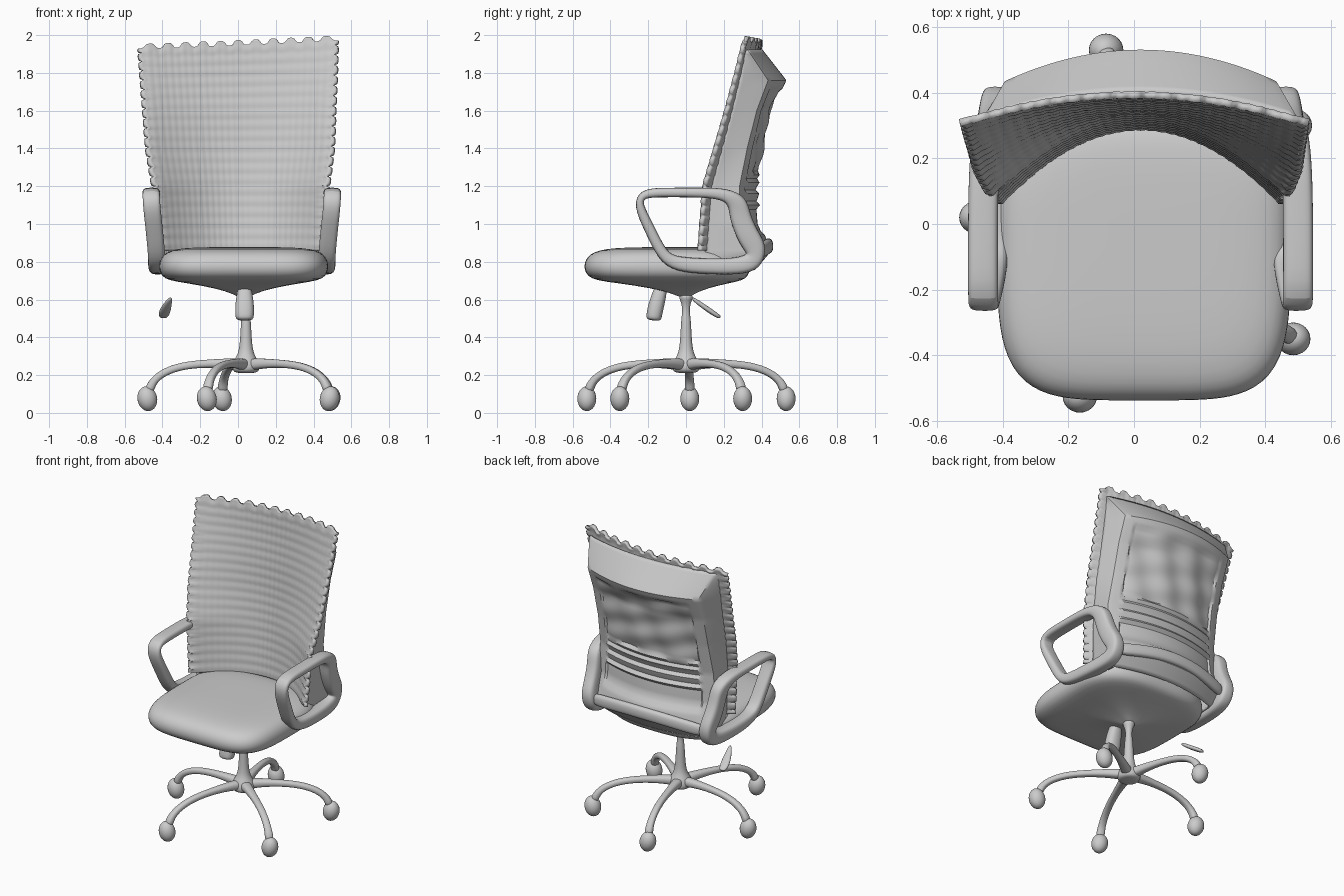
import bpy, math
from mathutils import Vector

if "Cube" in bpy.data.objects:
    bpy.data.objects.remove(bpy.data.objects["Cube"])

CX = 0.02  # sideways centre of the upper chair


def make(name, verts, faces, subsurf=0, thick=0, angle=60):
    me = bpy.data.meshes.new(name)
    me.from_pydata(verts, [], faces)
    ob = bpy.data.objects.new(name, me)
    bpy.context.collection.objects.link(ob)
    if thick:
        m = ob.modifiers.new("thickness", 'SOLIDIFY')
        m.thickness, m.offset = thick, 0
    if subsurf:
        m = ob.modifiers.new("smooth", 'SUBSURF')
        m.levels = m.render_levels = subsurf
    bpy.ops.object.select_all(action='DESELECT')
    ob.select_set(True)
    bpy.context.view_layer.objects.active = ob
    bpy.ops.object.shade_smooth_by_angle(angle=math.radians(angle))
    return ob


def skin(rings, n, closed):
    """Quads joining successive rings of n points, capped unless closed."""
    k = len(rings)
    faces = [(i * n + j, i * n + (j + 1) % n, (i + 1) % k * n + (j + 1) % n, (i + 1) % k * n + j)
             for i in range(k if closed else k - 1) for j in range(n)]
    if not closed:
        faces += [tuple(range(n))[::-1], tuple(range((k - 1) * n, k * n))]
    return [v for r in rings for v in r], faces


def sweep(name, pts, hint, closed=False, power=0.8, n=10):
    """Tube through (x, y, z, radius along hint, radius across hint)."""
    rings, k = [], len(pts)
    spow = lambda c: math.copysign(abs(c) ** power, c)
    for i, p in enumerate(pts):
        a = pts[(i - 1) % k] if closed or i else p
        b = pts[(i + 1) % k] if closed or i < k - 1 else p
        t = (Vector(b[:3]) - Vector(a[:3])).normalized()
        side = Vector(hint)
        side = (side - t * side.dot(t)).normalized()
        up = t.cross(side)
        ang = [2 * math.pi * j / n for j in range(n)]
        rings.append([Vector(p[:3]) + side * p[3] * 1.05 * spow(math.cos(q))
                      + up * p[4] * 1.05 * spow(math.sin(q)) for q in ang])
    return make(name, *skin(rings, n, closed), subsurf=2)


def grid(name, fn, nu, nv, thick, angle=60):
    verts = [fn(-1 + 2 * i / nu, j / nv) for j in range(nv + 1) for i in range(nu + 1)]
    w = nu + 1
    faces = [(j * w + i, j * w + i + 1, (j + 1) * w + i + 1, (j + 1) * w + i)
             for j in range(nv) for i in range(nu)]
    return make(name, verts, faces, thick=thick, angle=angle)


def lerp_rows(rows, z):
    z = min(max(z, rows[0][0]), rows[-1][0])
    for a, b in zip(rows, rows[1:]):
        if z <= b[0]:
            f = (z - a[0]) / (b[0] - a[0])
            return [p + (q - p) * f for p, q in zip(a[1:], b[1:])]


# Backrest rows: height, half width, y at the edge, y in the middle
BACK = [(0.86, .425, .07, .295), (1.2, .45, .095, .325), (1.4, .48, .155, .345),
        (1.6, .492, .215, .36), (1.8, .505, .27, .38), (2.0, .515, .32, .395)]
SHELL = [(0.76, .38, .29, .36), (0.84, .43, .34, .43), (0.92, .43, .31, .42), (1.0, .43, .28, .385),
         (1.2, .42, .28, .37), (1.4, .41, .32, .415), (1.6, .41, .37, .45),
         (1.76, .41, .43, .525), (1.92, .47, .325, .40)]


def back_point(u, z):
    hw, ye, ym = lerp_rows(BACK, z)
    return Vector((hw * u + CX * (2 - z) / 1.1, ym + (ye - ym) * u * u, z))


# Woven back panel with scalloped tabs round its edge
def back_fn(u, v):
    z = 0.86 + 1.1 * v
    p = back_point(u, z)
    tab = math.tanh(2 * math.cos(2 * math.pi * 10.5 * v))
    p.x += math.copysign(.02 * abs(u) ** 24 * tab, u)
    p.z += v ** 30 * .014 * math.tanh(2 * math.cos(2 * math.pi * 5.5 * u)) + v ** 3 * .022 * u
    p.y += .0025 * math.sin(44 * u + 60 * v) * math.sin(44 * u - 60 * v)
    return p


grid("back_mesh_panel", back_fn, 100, 126, .022)


# Rear shell: arc with side walls, recessed padded panel and lumbar ribs
def shell_fn(u, v):
    z = 0.76 + 1.16 * v
    hw, ye, ym = lerp_rows(SHELL, z)
    a = abs(u)
    w = min(a / .85, 1)
    p = Vector((CX + math.copysign(hw * w, u), ym + (ye - ym) * w * w, z))
    if w < .84 and 1.26 < z < 1.70:
        p.y -= .014 + .012 * math.sin(9 * u + 14 * z) * math.sin(22 * z - 4 * u)
    elif w < .84 and 1.08 < z <= 1.26:
        p.y += .01 * math.sin((z - 1.08) * 2 * math.pi / .06)
    elif w < .84 and .94 < z <= 1.08:
        p.y -= .012
    if a > .85:
        p = p.lerp(back_point(math.copysign(.93, u), z), (a - .85) / .15)
    return p


grid("back_shell", shell_fn, 80, 58, .012, 45)

# Curved crossbar at the bottom of the back
sweep("back_crossbar", [(CX + x, y, z, .04, .025) for x, y, z in
      [(-.43, .36, .84), (-.3, .40, .86), (-.15, .43, .88), (0, .44, .885),
       (.15, .43, .88), (.3, .40, .86), (.43, .36, .84)]], (0, 0, 1))

# Looped armrests, mirrored: x, y, z, half thickness in the loop plane
ARM = [(.48, -.235, 1.165, .026), (.48, -.1, 1.167, .025), (.48, .08, 1.167, .025),
       (.475, .21, 1.16, .032), (.465, .275, 1.115, .055), (.455, .285, 1.04, .055),
       (.45, .325, .94, .058), (.44, .375, .865, .06), (.435, .36, .80, .055),
       (.44, .28, .775, .045), (.45, .12, .775, .04), (.45, -.05, .785, .04),
       (.45, -.125, .83, .03), (.463, -.19, .97, .028), (.478, -.255, 1.10, .026)]
for s, side in ((-1, "left"), (1, "right")):
    sweep(side + "_armrest", [(CX + s * x, y, z, .045, t) for x, y, z, t in ARM],
          (1, 0, 0), closed=True, power=0.6)


# Seat cushion and the shallow pan beneath it
def seat_ring(scale, z, n=64):
    ring = []
    for i in range(n):
        q = 2 * math.pi * i / n
        c, s = math.cos(q), math.sin(q)
        e, depth = (4.5, .54) if s < 0 else (2.8, .34)
        r = (abs(c) ** e + abs(s) ** e) ** (-1 / e)
        ring.append((.03 + .45 * r * c * scale, depth * r * s * scale, z))
    return ring


seat = [(.02, .61), (.07, .615), (.2, .645), (.5, .675), (.8, .695), (.93, .71), (.985, .74),
        (1, .775), (.985, .81), (.94, .84), (.86, .86), (.7, .874), (.4, .878), (.05, .878)]
make("seat", *skin([seat_ring(*r) for r in seat], 64, False), subsurf=1)

# Gas column with flared foot, and hub
HX = .042
sweep("column", [(HX, 0, z, r, r) for z, r in
      [(.63, .05), (.59, .026), (.54, .018), (.50, .026), (.40, .03), (.32, .038),
       (.285, .06), (.25, .075), (.22, .07), (.21, .045)]], (1, 0, 0), power=1)

# Tension knob and loose height lever
sweep("tension_knob", [(.035, -.13, .68, .03, .03), (.035, -.14, .63, .042, .038),
      (.035, -.158, .57, .05, .042), (.035, -.17, .51, .05, .042),
      (.035, -.172, .488, .042, .036)], (1, 0, 0))
sweep("height_lever", [(-.355, .03, .61, .008, .008), (-.37, .07, .58, .02, .012),
      (-.385, .12, .545, .03, .014), (-.395, .165, .515, .028, .012),
      (-.395, .182, .505, .015, .008)], (1, 0, 0))

# Five arched legs with casters
FEET = [(-.085, .53), (-.48, .02), (-.165, -.525), (.485, -.35), (.49, .30)]
LEG = [(0, .25, .035), (.15, .262, .028), (.4, .262, .02), (.65, .25, .02),
       (.84, .215, .02), (.95, .165, .021), (.985, .11, .028)]
for i, (fx, fy) in enumerate(FEET):
    dx, dy = fx - HX, fy
    sweep(f"leg_{i + 1}", [(HX + dx * f, dy * f, z, r * 1.1, r) for f, z, r in LEG], (-dy, dx, 0))
    bpy.ops.mesh.primitive_uv_sphere_add(segments=24, ring_count=14, radius=1,
                                         location=(fx, fy, .075))
    caster = bpy.context.object
    caster.name = f"caster_{i + 1}"
    caster.scale = (.052, .05, .066)
    caster.rotation_euler = (0, .2 if fx > 0 else -.2, 0)
    bpy.ops.object.shade_smooth()
